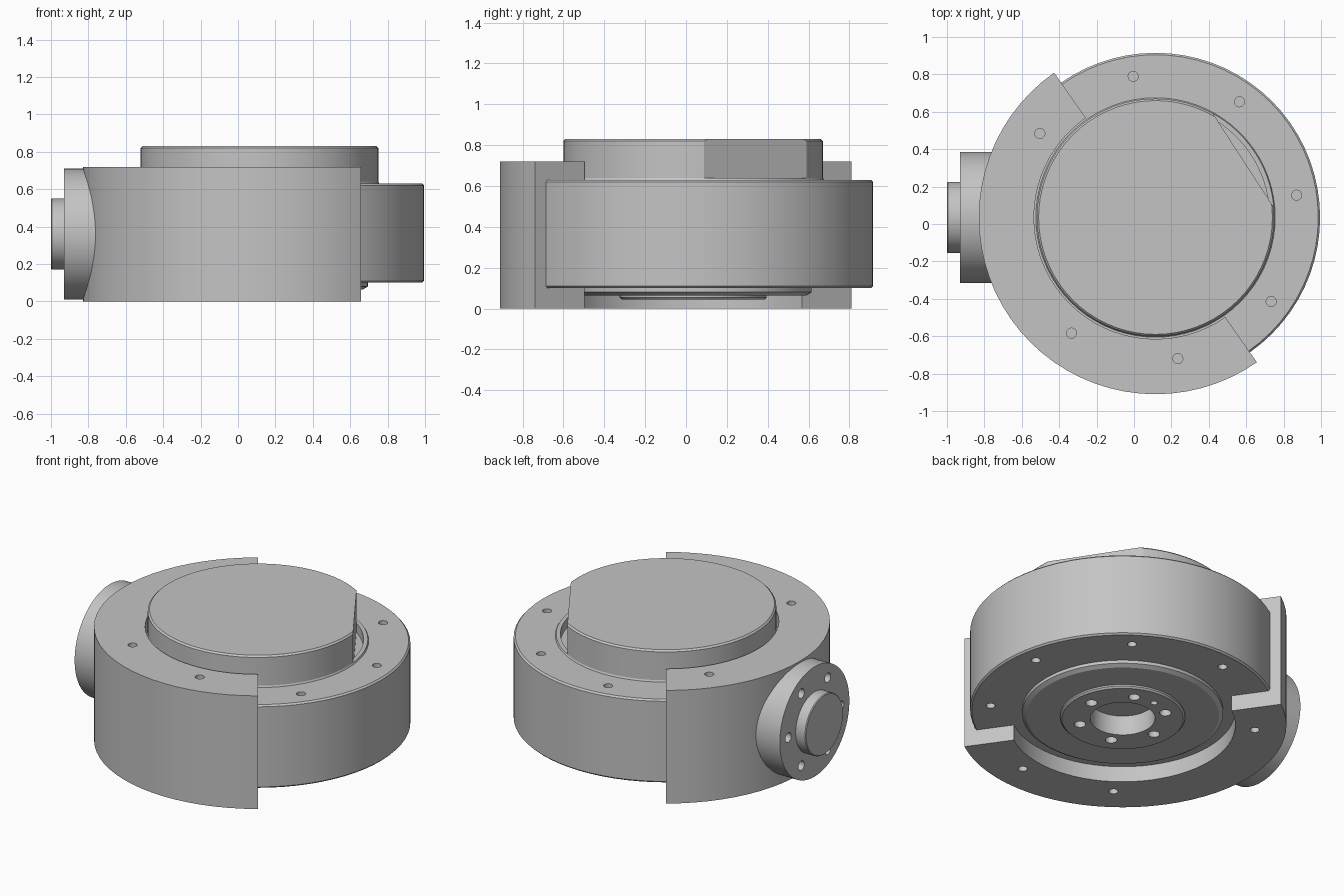
import bpy
import bmesh
from math import cos, sin, radians, pi
from mathutils import Matrix, Vector

if "Cube" in bpy.data.objects:
    bpy.data.objects.remove(bpy.data.objects["Cube"])

CX, CY = 0.115, 0.035      # main vertical axis
PORT_Z = 0.36              # height of the side port axis
SEGMENTS = 72

grey = bpy.data.materials.new("machined_grey")
grey.use_nodes = True
colour = (0.55, 0.55, 0.55, 1)
grey.diffuse_color = colour
grey.node_tree.nodes["Principled BSDF"].inputs["Base Color"].default_value = colour


def make_object(name, bm):
    bmesh.ops.recalc_face_normals(bm, faces=bm.faces)
    mesh = bpy.data.meshes.new(name)
    bm.to_mesh(mesh)
    bm.free()
    mesh.materials.append(grey)
    obj = bpy.data.objects.new(name, mesh)
    bpy.context.collection.objects.link(obj)
    return obj


def lathe(name, profile, matrix, closed=False, start=0, sweep=360):
    """Turn a (radius, height) profile about local z."""
    bm = bmesh.new()
    full = sweep == 360
    steps = SEGMENTS * sweep // 360
    rings = []
    for i in range(steps if full else steps + 1):
        a = radians(start + sweep * i / steps)
        rings.append([bm.verts.new((r * cos(a), r * sin(a), z)) for r, z in profile])
    n = len(profile)
    for i in range(steps):
        p, q = rings[i], rings[(i + 1) % len(rings)]
        for j in range(n if closed else n - 1):
            k = (j + 1) % n
            bm.faces.new((p[j], q[j], q[k], p[k]))
    if not full:
        bm.faces.new(rings[0])
        bm.faces.new(rings[-1][::-1])
    bmesh.ops.remove_doubles(bm, verts=bm.verts, dist=1e-5)
    bmesh.ops.transform(bm, matrix=matrix, verts=bm.verts)
    return make_object(name, bm)


def cut(obj, bm):
    """Subtract a bmesh from an object and discard the cutter."""
    cutter = make_object("cutter", bm)
    cutter.hide_render = True
    mod = obj.modifiers.new("cut", "BOOLEAN")
    mod.operation = "DIFFERENCE"
    mod.solver = "EXACT"
    mod.object = cutter
    bpy.context.view_layer.objects.active = obj
    bpy.ops.object.modifier_apply(modifier=mod.name)
    bpy.data.objects.remove(cutter)


def drill(obj, matrix, circle, angles, radius, z_low, z_high):
    """Drill a circle of holes along the local z of the matrix."""
    bm = bmesh.new()
    for angle in angles:
        a = radians(angle)
        place = Matrix.Translation((circle * cos(a), circle * sin(a), (z_low + z_high) / 2))
        bmesh.ops.create_cone(bm, cap_ends=True, segments=16, radius1=radius,
                              radius2=radius, depth=z_high - z_low, matrix=matrix @ place)
    cut(obj, bm)


axis = Matrix.Translation((CX, CY, 0))
port = Matrix.Translation((0, CY, PORT_Z)) @ Matrix.Rotation(-pi / 2, 4, "Y")

# Bearing ring with chamfered rims and a thin inner lip
ring = lathe("bearing_ring", [
    (.57, .10), (.87, .10), (.88, .11), (.88, .62), (.87, .63), (.64, .63),
    (.635, .64), (.61, .64), (.61, .57), (.57, .57)], axis, closed=True)
ring_angles = [-36, 9, 54, 99]
drill(ring, axis, .764, ring_angles, .027, .55, .70)
drill(ring, axis, .764, ring_angles, .027, 0, .18)

# Half housing wrapped round the ring
housing = lathe("half_housing", [(.65, 0), (.945, 0), (.945, .72), (.65, .72)],
                axis, closed=True, start=125, sweep=180)
housing_angles = [144, 234, 279]
drill(housing, axis, .764, housing_angles, .027, .64, .80)
drill(housing, axis, .764, housing_angles, .027, -.1, .09)

# Central rotor: top disc, stepped underside and recessed bore
rotor = lathe("rotor", [
    (0, .17), (.187, .17), (.187, .045), (.35, .045), (.36, .055), (.36, .065),
    (.555, .065), (.58, .08), (.58, .35), (.635, .35), (.635, .82), (.625, .83),
    (0, .83)], axis)
drill(rotor, axis, .255, [5 + 60 * i for i in range(6)], .034, 0, .14)
drill(rotor, axis, .255, [95], .02, 0, .12)

# Flat on the side of the top disc
bm = bmesh.new()
turn = Matrix.Rotation(radians(33), 4, "Z")
bmesh.ops.create_cube(bm, size=1, matrix=axis @ turn @ Matrix.Translation((.76, 0, .78))
                      @ Matrix.Diagonal(Vector((.4, 1.4, .4, 1))))
cut(rotor, bm)

# Side port: flange with a central boss and bolt holes
flange = lathe("side_port", [
    (0, .60), (.35, .60), (.35, .93), (.19, .93), (.19, .995), (.185, 1), (0, 1)], port)
drill(flange, port, .265, [30 + 60 * i for i in range(6)], .03, .84, 1.02)

# Smooth the turned walls, keep machined edges sharp
for obj in bpy.context.selected_objects:
    obj.select_set(False)
for obj in (ring, housing, rotor, flange):
    obj.select_set(True)
    bpy.context.view_layer.objects.active = obj
bpy.ops.object.shade_smooth_by_angle(angle=radians(25))
